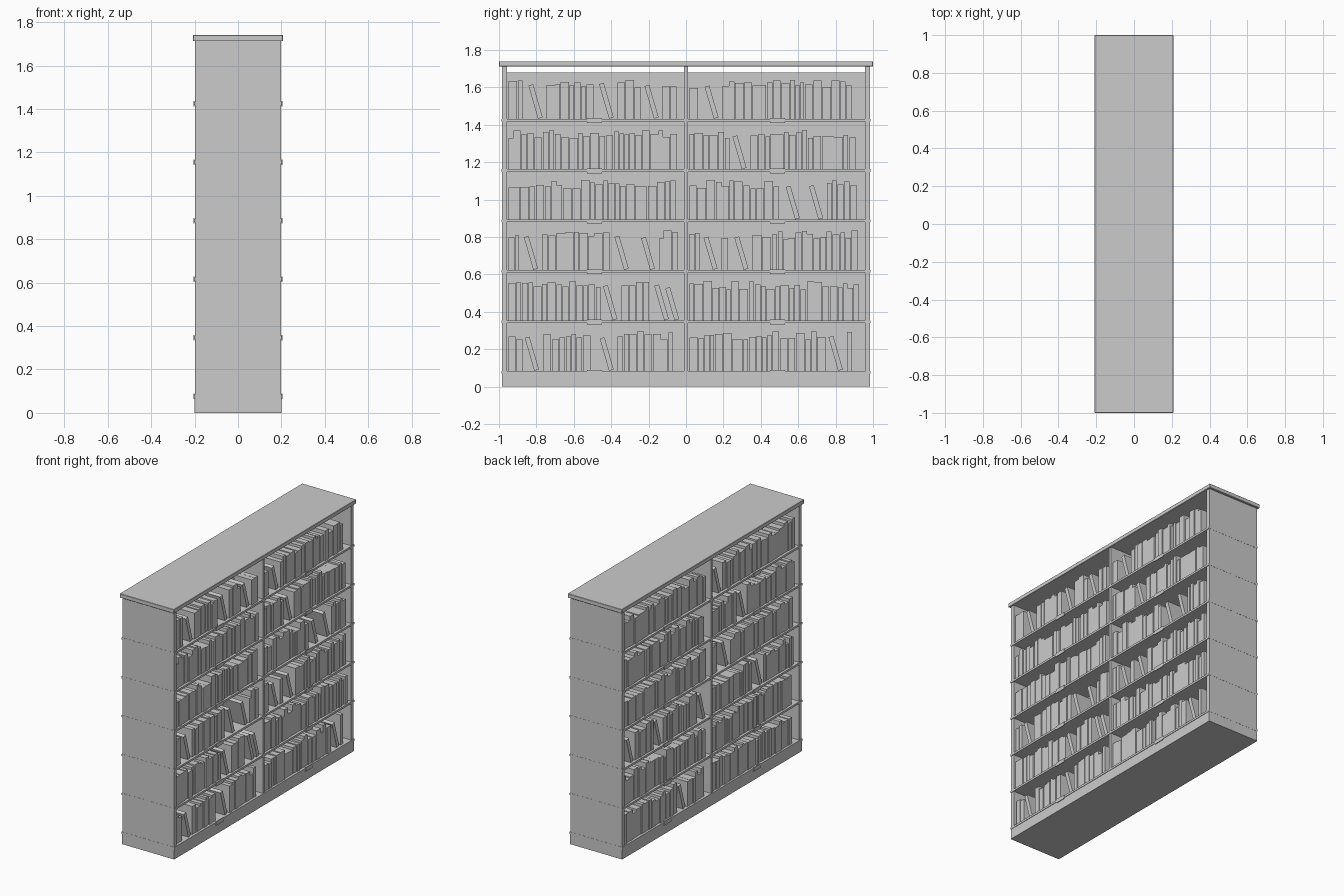
import bpy, bmesh, math, random
from mathutils import Matrix

if "Cube" in bpy.data.objects:
    bpy.data.objects.remove(bpy.data.objects["Cube"])

random.seed(7)
SHELF_TOPS = [0.085 + 0.2695 * i for i in range(6)]
SHELF_T = 0.014

def add_box(bm, x0, x1, y0, y1, z0, z1, lean=0.0):
    """Box by extents; lean tips it about its bottom edge centre along y."""
    m = (Matrix.Translation(((x0 + x1) / 2, (y0 + y1) / 2, z0))
         @ Matrix.Rotation(lean, 4, 'X')
         @ Matrix.Translation((0, 0, (z1 - z0) / 2))
         @ Matrix.Diagonal((x1 - x0, y1 - y0, z1 - z0, 1)))
    bmesh.ops.create_cube(bm, size=1, matrix=m)

def finish(name, bm):
    me = bpy.data.meshes.new(name)
    bm.to_mesh(me)
    bm.free()
    ob = bpy.data.objects.new(name, me)
    bpy.context.collection.objects.link(ob)
    return ob

def box(name, *ext):
    bm = bmesh.new()
    add_box(bm, *ext)
    return finish(name, bm)

# Carcass: plinth, top, back panel, ends and middle divider
box("plinth", -0.2, 0.2, -0.985, 0.985, 0, 0.07)
top = box("top_board", -0.208, 0.208, -1, 1, 1.712, 1.74)
bev = top.modifiers.new("edge", 'BEVEL')
bev.width = 0.002
box("back_panel", -0.005, 0.005, -0.957, 0.957, 0.07, 1.68)
box("end_panel_near", -0.198, 0.198, -0.985, -0.957, 0.07, 1.712)
box("end_panel_far", -0.198, 0.198, 0.957, 0.985, 0.07, 1.712)
box("middle_divider", -0.198, 0.198, -0.01, 0.01, 0.07, 1.712)

# Shelves run through the ends, with a small label holder per bay
shelves, labels = bmesh.new(), bmesh.new()
for z in SHELF_TOPS:
    for s in (-1, 1):
        xs = sorted((s * 0.005, s * 0.202))
        add_box(shelves, *xs, -0.986, 0.986, z - SHELF_T, z)
        for y in (-0.49, 0.49):
            xl = sorted((s * 0.2, s * 0.205))
            add_box(labels, *xl, y - 0.04, y + 0.04, z - 0.022, z + 0.004)
finish("shelves", shelves)
finish("label_holders", labels)

# Positions of leaning books, bottom row first, measured left to right
LEAN_RIGHT = [[-0.82, -0.42, 0.805], [-0.40, -0.125, -0.07],
              [-0.825, -0.34, -0.20, 0.135, 0.30], [0.575, 0.70],
              [0.29], [-0.80, -0.42, -0.18, 0.14]]
LEAN_LEFT = [[-0.31], [], [-0.88, -0.57, -0.09, 0.53], [0.16],
             [0.35], [0.08]]

def fill_row(bm, z, leans):
    """One double-bay row of books facing +x."""
    for y, end in ((-0.95, -0.04), (0.018, 0.925)):
        for c in leans:
            if y < c < end:
                add_box(bm, 0.04, 0.188, c + 0.008, c + 0.034,
                        z + 0.004, z + random.uniform(0.18, 0.2),
                        0.28)
        while True:
            t = random.uniform(0.022, 0.048)
            if y + t > end:
                break
            hit = [c for c in leans if y + t > c - 0.052 and y < c + 0.05]
            if hit:
                y = max(hit) + 0.055
                continue
            front = random.uniform(0.183, 0.192)
            add_box(bm, front - random.uniform(0.13, 0.16), front, y, y + t,
                    z, z + random.uniform(0.165, 0.212))
            y += t + random.uniform(0.001, 0.005)

# Books on both faces; the second face is turned half round
for name, table, turn in (("books_right", LEAN_RIGHT, 0),
                          ("books_left", LEAN_LEFT, math.pi)):
    bm = bmesh.new()
    for z, leans in zip(SHELF_TOPS, table):
        fill_row(bm, z, leans)
    bmesh.ops.rotate(bm, verts=bm.verts, cent=(0, 0, 0),
                     matrix=Matrix.Rotation(turn, 3, 'Z'))
    finish(name, bm)
